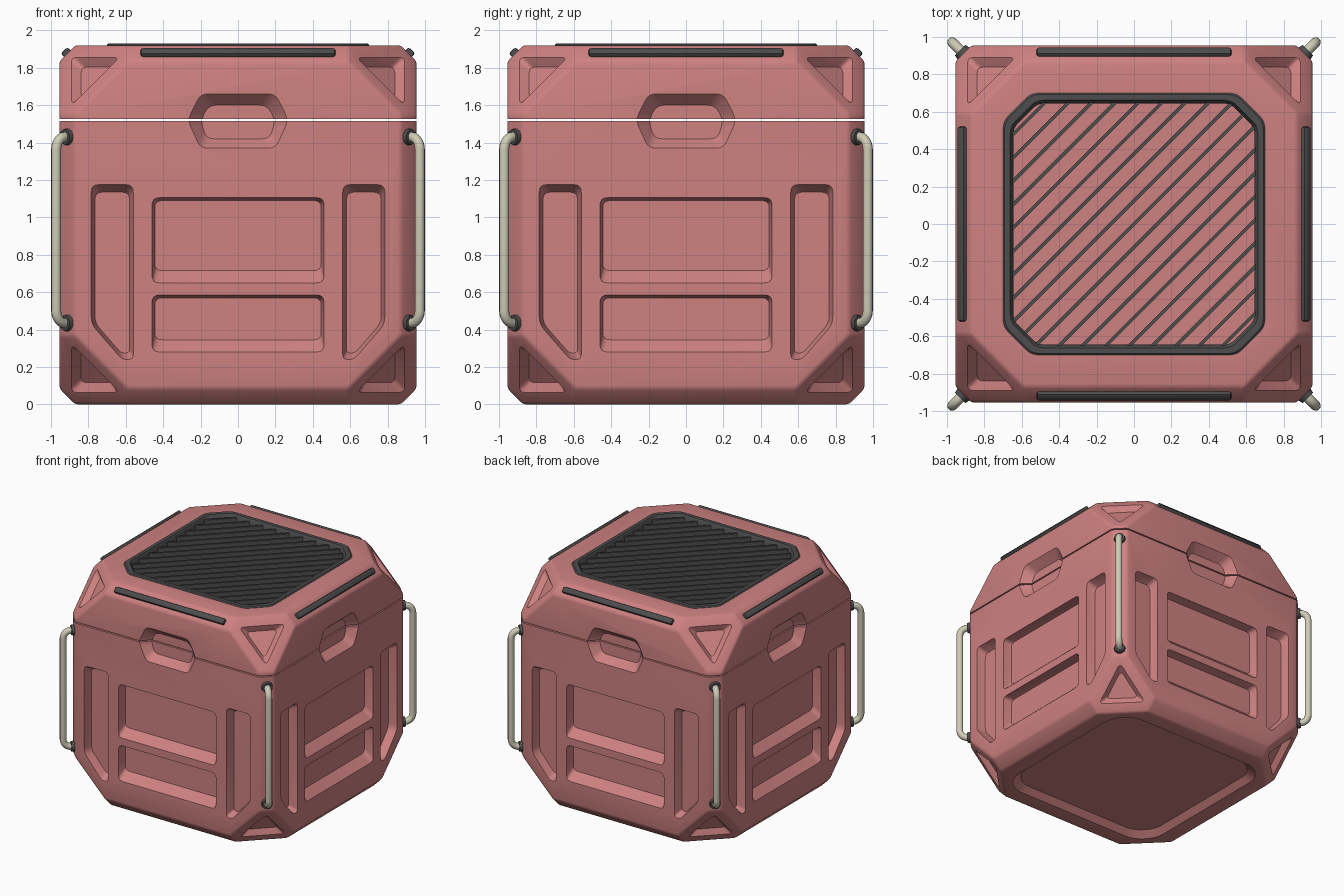
import bpy, bmesh, math
from itertools import permutations, product
from mathutils import Vector, Matrix

if "Cube" in bpy.data.objects:
    bpy.data.objects.remove(bpy.data.objects["Cube"])

H = 0.955            # half width of the crate
CZ = 0.96            # centre height


def material(name, rgb):
    m = bpy.data.materials.new(name)
    m.diffuse_color = (*rgb, 1)
    m.use_nodes = True
    m.node_tree.nodes["Principled BSDF"].inputs["Base Color"].default_value = m.diffuse_color
    return m


PINK = material("pink_shell", (0.62, 0.22, 0.22))
DARK = material("dark_trim", (0.075, 0.075, 0.075))
CREAM = material("cream_rod", (0.62, 0.60, 0.46))


def make(name, bm, mat=None):
    bmesh.ops.recalc_face_normals(bm, faces=bm.faces[:])
    me = bpy.data.meshes.new(name)
    bm.to_mesh(me)
    bm.free()
    ob = bpy.data.objects.new(name, me)
    bpy.context.collection.objects.link(ob)
    if mat:
        me.materials.append(mat)
    return ob


def activate(ob):
    bpy.ops.object.select_all(action='DESELECT')
    ob.select_set(True)
    bpy.context.view_layer.objects.active = ob


def smooth(ob, angle=30):
    activate(ob)
    bpy.ops.object.shade_smooth_by_angle(angle=math.radians(angle))


def rounded(pts, r, n=4):
    """Polygon with its corners rounded off."""
    out = []
    for i, p in enumerate(pts):
        p, a, b = Vector(p), Vector(pts[i - 1]), Vector(pts[(i + 1) % len(pts)])
        t = min(r, 0.45 * (a - p).length, 0.45 * (b - p).length)
        s, e = p + (a - p).normalized() * t, p + (b - p).normalized() * t
        for k in range(n + 1):
            f = k / n
            out.append(s * (1 - f) ** 2 + p * 2 * f * (1 - f) + e * f * f)
    return out


def loft(bm, loops, closed=False):
    """Skin between loops; capped, or closed into a ring."""
    rows = [[bm.verts.new(p) for p in lp] for lp in loops]
    n = len(rows[0])
    for j in range(len(rows) - (0 if closed else 1)):
        a, b = rows[j], rows[(j + 1) % len(rows)]
        for i in range(n):
            bm.faces.new((a[i], a[(i + 1) % n], b[(i + 1) % n], b[i]))
    if not closed:
        bm.faces.new(rows[0])
        bm.faces.new(rows[-1])


def pocket(bm, outer, inner, depth, mat, r):
    """Cutter in local space (surface at w = 0, +w outward), placed by mat."""
    o, i = rounded(outer, r), rounded(inner, r)
    loft(bm, [[mat @ Vector((p.x, p.y, w)) for p in lp]
              for lp, w in ((o, 0.06), (o, 0.0), (i, -depth))])


def octagon(h, c):
    return [(h, h - c), (h - c, h), (c - h, h), (-h, h - c),
            (-h, c - h), (c - h, -h), (h - c, -h), (h, c - h)]


# Pocket cutters
cut = bmesh.new()
panels = [
    ([(-.46, 1.105), (-.46, .65), (.46, .65), (.46, 1.105)],
     [(-.445, 1.09), (-.445, .715), (.445, .715), (.445, 1.09)], .04),
    ([(-.46, .585), (-.46, .28), (.46, .28), (.46, .585)],
     [(-.445, .57), (-.445, .345), (.445, .345), (.445, .57)], .04),
    ([(-.27, 1.52), (-.2, 1.37), (.2, 1.37), (.27, 1.52), (.2, 1.66), (-.2, 1.66)],
     [(-.2, 1.52), (-.17, 1.42), (.17, 1.42), (.2, 1.52), (.155, 1.6), (-.155, 1.6)], .04),
]
side_o = [(-.785, 1.175), (-.785, .43), (-.62, .24), (-.56, .24), (-.56, 1.175)]
side_i = [(-.765, 1.135), (-.765, .435), (-.625, .275), (-.58, .275), (-.58, 1.135)]
panels += [([(s * x, z) for x, z in side_o], [(s * x, z) for x, z in side_i], .04)
           for s in (1, -1)]
for k in range(4):
    spin = Matrix.Rotation(k * math.pi / 2, 4, 'Z')
    face = spin @ Matrix.Translation((0, -H, 0)) @ Matrix.Rotation(math.pi / 2, 4, 'X')
    for o, i, r in panels:
        pocket(cut, o, i, .07, face, r)
# triangular corner pockets
tri = [(math.cos(a), math.sin(a)) for a in (0, 2 * math.pi / 3, 4 * math.pi / 3)]
for sx, sy, sz in product((1, -1), repeat=3):
    w = Vector((sx, sy, sz)).normalized()
    u = Vector((sx, sy, -2 * sz)).normalized()
    v = w.cross(u)
    m = Matrix((u, v, w)).transposed().to_4x4()
    m.translation = Vector((sx * .805, sy * .805, CZ + sz * .81))
    pocket(cut, [(.21 * a, .21 * b) for a, b in tri],
           [(.145 * a, .145 * b) for a, b in tri], .045, m, .04)
# grille well and underside recess
pocket(cut, octagon(.675, .14), octagon(.67, .14), .08,
       Matrix.Translation((0, 0, 2 * CZ)), .03)
pocket(cut, octagon(.74, .13), octagon(.69, .12), .045,
       Matrix.Rotation(math.pi, 4, 'X'), .1)
cutter = make("pocket_cutter", cut)
cutter.hide_render = True


# Shell halves: chamfered cube split at the lid seam
def shell(name, z, keep_above):
    bm = bmesh.new()
    for p in set(permutations((H, .87, .59))):
        for s in product((1, -1), repeat=3):
            bm.verts.new((p[0] * s[0], p[1] * s[1], CZ + p[2] * s[2] * CZ / H))
    bmesh.ops.convex_hull(bm, input=bm.verts[:])
    bmesh.ops.dissolve_limit(bm, angle_limit=.03, verts=bm.verts[:], edges=bm.edges[:])
    bmesh.ops.bevel(bm, geom=bm.edges[:], offset=.016, segments=2, profile=.5,
                    affect='EDGES', clamp_overlap=True)
    bmesh.ops.bisect_plane(bm, geom=bm.verts[:] + bm.edges[:] + bm.faces[:],
                           plane_co=(0, 0, z), plane_no=(0, 0, 1),
                           clear_inner=keep_above, clear_outer=not keep_above)
    bmesh.ops.holes_fill(bm, edges=[e for e in bm.edges if e.is_boundary], sides=0)
    ob = make(name, bm, PINK)
    mod = ob.modifiers.new("pockets", 'BOOLEAN')
    mod.operation, mod.solver, mod.object = 'DIFFERENCE', 'EXACT', cutter
    activate(ob)
    bpy.ops.object.modifier_apply(modifier=mod.name)
    smooth(ob)


shell("crate_body", 1.516, False)
shell("crate_lid", 1.526, True)
bpy.data.objects.remove(cutter)

# Grille frame
bm = bmesh.new()
ring = [(.70, .15, 1.90), (.70, .15, 1.922), (.692, .148, 1.93), (.662, .14, 1.93),
        (.645, .13, 1.90), (.645, .13, 1.85)]
loft(bm, [[(p.x, p.y, z) for p in rounded(octagon(h, c), .04)] for h, c, z in ring], True)
smooth(make("grille_frame", bm, DARK))


def box(bm, size, mat):
    bmesh.ops.create_cube(bm, size=1, matrix=mat @ Matrix.Diagonal((*size, 1)))


# Diagonal grille slats
bm = bmesh.new()
for i in range(-9, 10):
    k = .125 * i
    length = math.sqrt(2) * min(1.2, 1.31 - abs(k))
    box(bm, (length, .018, .06), Matrix.Translation((-k / 2, k / 2, 1.88))
        @ Matrix.Rotation(math.pi / 4, 4, 'Z'))
make("grille_slats", bm, DARK)

# Bumper strips on the lid chamfers
for k in range(4):
    bm = bmesh.new()
    box(bm, (1.04, .05, .05), Matrix.Rotation(k * math.pi / 2, 4, 'Z')
        @ Matrix.Translation((0, -.9125, 1.875)) @ Matrix.Rotation(math.pi / 4, 4, 'X'))
    bmesh.ops.bevel(bm, geom=bm.edges[:], offset=.012, segments=2, profile=.5,
                    affect='EDGES')
    smooth(make(f"lid_strip_{k}", bm, DARK))

# Corner rods with grommets
for k in range(4):
    ang = math.pi / 4 + k * math.pi / 2
    d = Vector((math.cos(ang), math.sin(ang), 0))
    R, bend, z0, z1 = .972 * math.sqrt(2), .065, .435, 1.43
    path = [(1.25, z0)]
    for c, z, a0 in ((R - bend, z0 + bend, -90), (R - bend, z1 - bend, 0)):
        path += [(c + bend * math.cos(math.radians(a0 + t)),
                  z + bend * math.sin(math.radians(a0 + t))) for t in range(0, 91, 15)]
    path.append((1.25, z1))
    cu = bpy.data.curves.new(f"corner_rod_{k}", 'CURVE')
    cu.dimensions, cu.bevel_depth, cu.bevel_resolution = '3D', .027, 3
    cu.use_fill_caps = True
    sp = cu.splines.new('POLY')
    sp.points.add(len(path) - 1)
    for pt, (r, z) in zip(sp.points, path):
        pt.co = (d.x * r, d.y * r, z, 1)
    rod = bpy.data.objects.new(f"corner_rod_{k}", cu)
    bpy.context.collection.objects.link(rod)
    cu.materials.append(CREAM)
    activate(rod)
    bpy.ops.object.convert(target='MESH')
    smooth(bpy.context.object, 50)
    bm = bmesh.new()
    for z in (z0, z1):
        m = d.to_track_quat('Z', 'Y').to_matrix().to_4x4()
        m.translation = d * (.915 * math.sqrt(2)) + Vector((0, 0, z))
        bmesh.ops.create_cone(bm, cap_ends=True, segments=20, radius1=.048,
                              radius2=.04, depth=.04, matrix=m)
    smooth(make(f"rod_grommets_{k}", bm, DARK))
